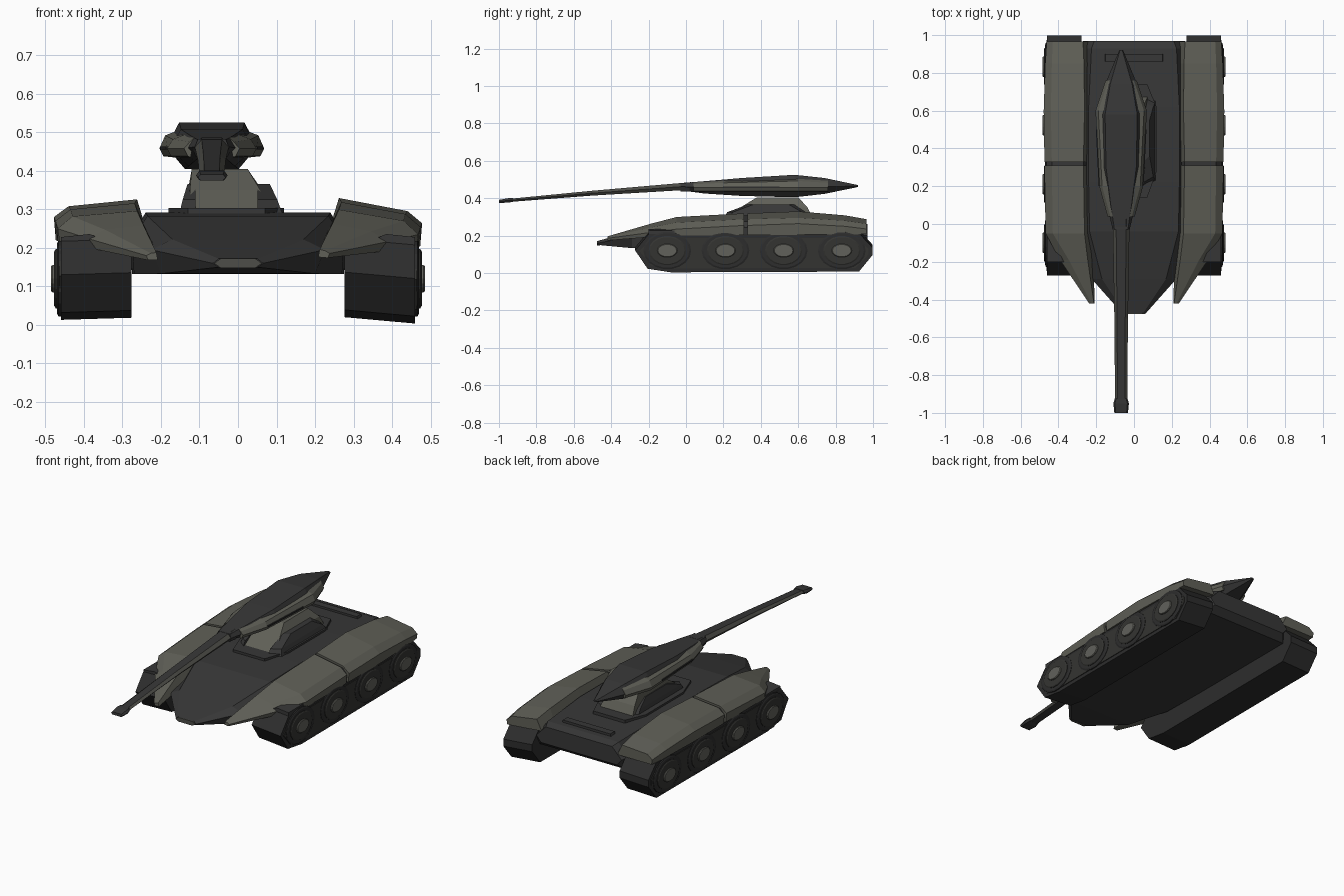
import bpy, bmesh, math
from mathutils import Vector

cube = bpy.data.objects.get("Cube")
if cube:
    bpy.data.objects.remove(cube, do_unlink=True)


def material(name, r, g, b):
    m = bpy.data.materials.new(name)
    m.use_nodes = True
    m.diffuse_color = (r, g, b, 1)
    node = next(n for n in m.node_tree.nodes if n.type == 'BSDF_PRINCIPLED')
    node.inputs["Base Color"].default_value = (r, g, b, 1)
    return m


OLIVE = material("olive grey armour", .115, .115, .095)
DARK = material("charcoal armour", .038, .038, .038)
TRACK = material("track black", .026, .026, .026)
WHEEL = material("wheel grey", .034, .034, .031)
HUB = material("hub grey", .12, .12, .105)
STEEL = material("barrel grey", .075, .075, .065)


def loft(name, rings, *mats):
    """Skin a row of equal-sized rings and cap both ends."""
    bm = bmesh.new()
    rows = [[bm.verts.new(p) for p in ring] for ring in rings]
    n = len(rows[0])
    for a, b in zip(rows, rows[1:]):
        for i in range(n):
            j = (i + 1) % n
            bm.faces.new((a[i], a[j], b[j], b[i]))
    bm.faces.new(rows[0])
    bm.faces.new(rows[-1])
    bmesh.ops.recalc_face_normals(bm, faces=bm.faces[:])
    mesh = bpy.data.meshes.new(name)
    bm.to_mesh(mesh)
    bm.free()
    ob = bpy.data.objects.new(name, mesh)
    bpy.context.collection.objects.link(ob)
    for m in mats:
        mesh.materials.append(m)
    return ob


def mirrored(y, half, cx=0):
    """Ring at y from right-half points, mirrored about cx."""
    return ([(cx + x, y, z) for x, z in half]
            + [(cx - x, y, z) for x, z in reversed(half)])


# Hull: bottom, waist and deck half-widths along its length
hull = [(-.47, .05, .15, .065, .16, .05, .172),
        (-.29, .20, .133, .225, .195, .17, .222),
        (-.04, .27, .132, .275, .22, .235, .283),
        (.22, .275, .132, .28, .22, .24, .292),
        (.62, .275, .132, .28, .22, .24, .292),
        (.93, .275, .132, .28, .20, .225, .276),
        (.97, .24, .165, .27, .20, .21, .262)]
loft("hull", [mirrored(y, [(b, zb), (w, zw), (t, zt)])
              for y, b, zb, w, zw, t, zt in hull], DARK)
loft("nose_plate", [mirrored(y, [(.045, .148), (.062, .16), (.045, .172)])
                    for y in (-.476, -.46)], STEEL)
loft("rear_deck_bar", [mirrored(y, [(.16, .26), (.15, .291)])
                       for y in (.86, .9)], DARK)
loft("turret_ring", [mirrored(y, [(w, .27), (w, .303)], -.03)
                     for y, w in ((.14, .10), (.28, .15), (.62, .15), (.74, .10))], DARK)


# Fenders: y, inner low x, inner top x, outer top x, outer x, then heights
front = [(-.42, .208, .212, .226, .238, .188, .186, .18, .168),
         (-.19, .215, .245, .345, .392, .258, .247, .225, .2),
         (-.05, .225, .262, .43, .468, .296, .282, .25, .215),
         (.31, .23, .268, .435, .474, .316, .3, .27, .218)]
rear = [(.328, .23, .268, .435, .474, .316, .3, .27, .218),
        (.6, .23, .262, .44, .478, .326, .308, .28, .22),
        (.85, .235, .265, .435, .47, .305, .292, .265, .22),
        (.965, .24, .27, .43, .462, .285, .275, .25, .222)]


def fender_ring(row, side, tilt, shrink=0):
    y, a, b, c, d, zb, zc, zd, zl = row
    pts = [(a, zl), (b, zb - shrink), (c, zc - shrink),
           (d - shrink, zd - shrink), (d - .005 - shrink, zl)]
    return [(side * x, y, z + tilt * (x - .3)) for x, z in pts]


def ellipse(cx, cy, cz, ry, rz, tilt, n=18):
    return [(cx, cy + ry * math.cos(math.tau * i / n),
             cz + rz * math.sin(math.tau * i / n)) for i in range(n)]


belt = [(-.272, .135), (-.2, .222), (.93, .222), (.997, .15), (.997, .11),
        (.925, .022), (-.08, .018), (-.205, .037)]

for side, word, tilt in ((1, "left", -.09), (-1, "right", .0)):
    loft(word + "_front_fender", [fender_ring(r, side, tilt) for r in front], OLIVE)
    loft(word + "_rear_fender", [fender_ring(r, side, tilt) for r in rear], OLIVE)
    loft(word + "_fender_seam", [fender_ring(r, side, tilt, .012)
                                 for r in (front[-1], rear[0])], DARK)
    # Track belt, leaning slightly toward its outer edge
    lean = -.09 if side > 0 else -.03
    loft(word + "_track", [[(side * x, y, z + lean * (x - .3)) for y, z in belt]
                           for x in (.277, .46)], TRACK)
    # Side skirt inside the belt outline
    mid = Vector((.36, .122))
    skirt = [mid + Vector(((y - .36) * .965, (z - .122) * .8)) for y, z in belt]
    loft(word + "_track_side", [[(side * x, p.x, p.y + lean * .16) for p in skirt]
                                for x in (.45, .464)], WHEEL)
    # Guard above the front of the track
    loft(word + "_track_guard", [[(side * x, y, z) for x, z in
                                  ((.3, .2), (.385, .236), (.46, .228), (.46, .2))]
                                 for y in (-.2, -.06)], DARK)
    # Stepped road wheels
    for i in range(4):
        cy, cz = -.1 + .311 * i, .12
        for part, x0, x1, ry, rz, mat in (("tyre", .45, .470, .128, .1, TRACK),
                                          ("rim", .45, .477, .1, .078, WHEEL),
                                          ("hub", .45, .485, .054, .036, HUB)):
            wheel = loft(f"{word}_wheel_{part}_{i + 1}",
                         [ellipse(side * x0, cy, cz, ry, rz, 0),
                          ellipse(side * (x1 - .004), cy, cz, ry, rz, 0),
                          ellipse(side * x1, cy, cz, ry * .92, rz * .92, 0)], mat)

# Turret neck, tapering up to the gun housing
loft("turret_neck", [[(-.125, .2, .29), (.065, .2, .29), (.075, .68, .29), (-.135, .68, .29)],
                     [(-.125, .29, .35), (.058, .29, .35), (.062, .65, .35), (-.13, .65, .35)],
                     [(-.12, .38, .405), (.025, .38, .405), (.025, .6, .405), (-.12, .6, .405)]],
     OLIVE)

# Pods either side of the neck with an inset panel
for word, x0, x1 in (("left", .05, .115), ("right", -.11, -.152)):
    def pod_ring(x, z, y0, y1):
        return [(x0, y0, z), (x, y0 + .03, z), (x, y1 - .03, z), (x0, y1, z)]
    loft(word + "_neck_pod", [pod_ring(x1, .29, .2, .68), pod_ring(x1 - (x1 - x0) * .2, .325, .22, .65),
                              pod_ring(x1 - (x1 - x0) * .5, .366, .33, .58)], DARK)

# Gun housing: pointed at the back, flat on top
CX = -.068
housing = [(-.03, .025, .045, .035, .442, .462, .48),
           (.1, .045, .075, .055, .425, .458, .491),
           (.3, .06, .11, .08, .412, .458, .508),
           (.58, .07, .118, .085, .405, .462, .525),
           (.74, .05, .085, .058, .423, .462, .508),
           (.92, .006, .01, .006, .46, .465, .47)]
loft("gun_housing", [mirrored(y, [(b, zb), (w, zw), (t, zt)], CX)
                     for y, b, w, t, zb, zw, zt in housing], DARK)

# Cheek plates along the housing, each with a dark slot
cheek = [(.04, .055, .072, .475), (.2, .08, .116, .482),
         (.6, .1, .136, .492), (.76, .07, .082, .482)]
for side, word in ((1, "left"), (-1, "right")):
    loft(word + "_cheek_plate",
         [[(CX + side * x, y, z) for x, z in
           ((a, .435), (w - .01, .438), (w, .458), (w - .015, zt), (a - .01, zt + .012))]
          for y, a, w, zt in cheek], OLIVE)
    loft(word + "_cheek_slot",
         [[(CX + side * (w + d), y, z) for d, z in
           ((-.02, .455), (.003, .455), (.003, .463), (-.02, .463))]
          for y, w in ((.2, .116), (.5, .131))], TRACK)

# Long barrel drooping to the front, dark on top and grey on its flanks
barrel = [(-.97, .032, .386, .008), (-.5, .036, .427, .013), (.03, .045, .466, .02)]
gun = loft("barrel", [mirrored(y, [(w * .7, z - h), (w, z), (w * .6, z + h)], CX)
                      for y, w, z, h in barrel], DARK, STEEL)
for f in gun.data.polygons:
    f.material_index = int(abs(f.normal.x) > .3)
muzzle = [(-1, .036, .383, .008), (-.95, .041, .388, .012), (-.925, .034, .391, .01)]
loft("muzzle", [mirrored(y, [(w * .8, z - h), (w, z), (w * .8, z + h)], CX)
                for y, w, z, h in muzzle], DARK)
loft("barrel_collar", [mirrored(y, [(w * .8, .437), (w, .46), (w * .8, .482)], CX)
                       for y, w in ((-.03, .045), (.02, .052))], DARK)
